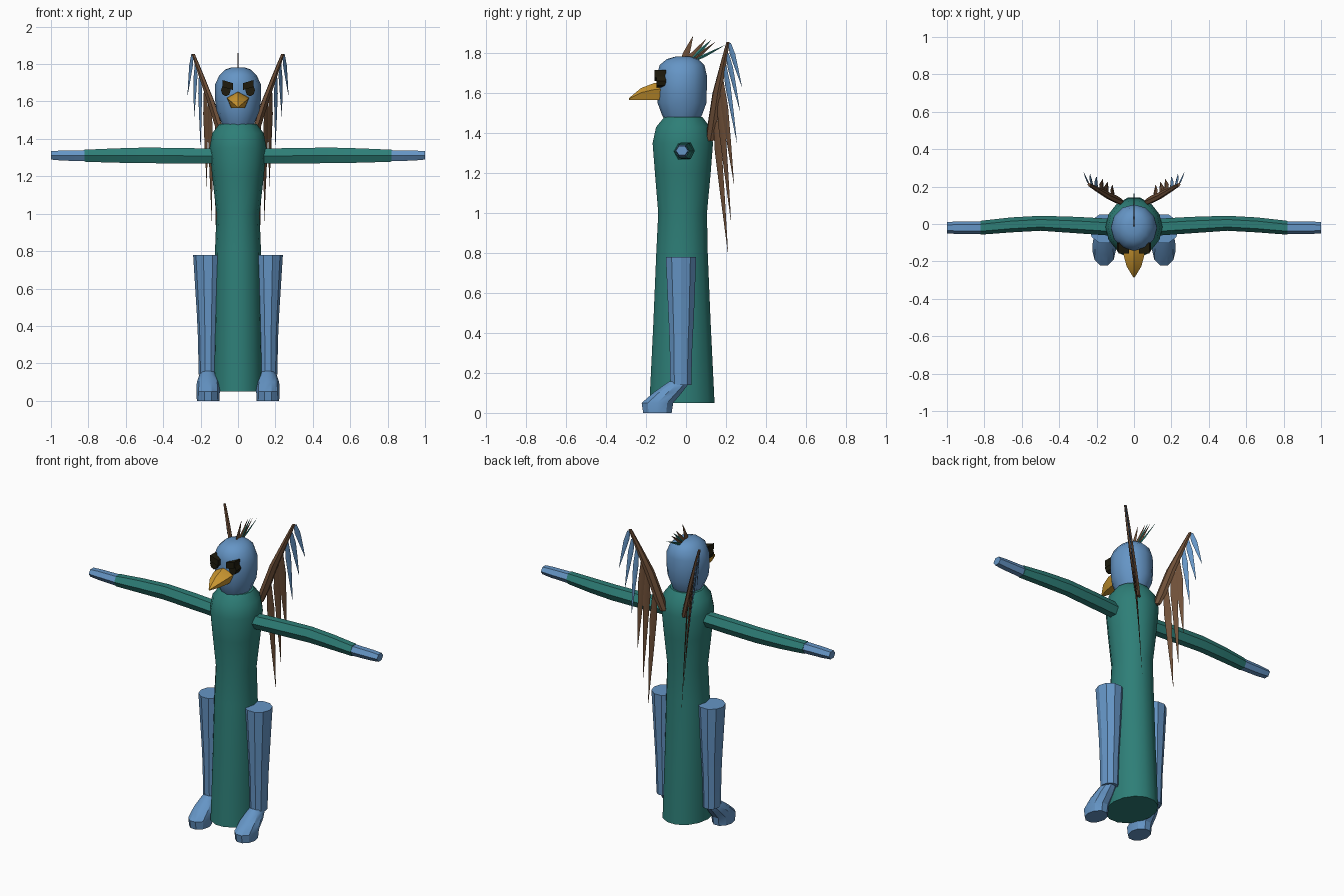
import bpy, bmesh, math
from mathutils import Vector

cube = bpy.data.objects.get("Cube")
if cube:
    bpy.data.objects.remove(cube, do_unlink=True)


def material(name, rgb):
    m = bpy.data.materials.new(name)
    m.use_nodes = True
    m.diffuse_color = (*rgb, 1)
    m.node_tree.nodes["Principled BSDF"].inputs["Base Color"].default_value = (*rgb, 1)
    return m


BLUE = material("feather_blue", (0.13, 0.30, 0.56))
TEAL = material("robe_teal", (0.027, 0.21, 0.185))
BROWN = material("wing_brown", (0.16, 0.08, 0.04))
GOLD = material("beak_gold", (0.60, 0.31, 0.03))
DARK = material("eye_dark", (0.013, 0.011, 0.004))

X, Y, Z = Vector((1, 0, 0)), Vector((0, 1, 0)), Vector((0, 0, 1))


def loft(name, rings, sides, mat, mirror=False, phase=0.0, angle=30):
    """Skin a row of oval rings, each given as (centre, half axis, half axis)."""
    bm = bmesh.new()
    loops = []
    for centre, u, v in rings:
        loop = []
        for i in range(sides):
            a = phase + math.tau * i / sides
            loop.append(bm.verts.new(Vector(centre) + u * math.cos(a) + v * math.sin(a)))
        loops.append(loop)
    for low, high in zip(loops, loops[1:]):
        for i in range(sides):
            j = (i + 1) % sides
            bm.faces.new((low[i], low[j], high[j], high[i]))
    bm.faces.new(loops[0][::-1])
    bm.faces.new(loops[-1])
    bmesh.ops.recalc_face_normals(bm, faces=bm.faces)
    mesh = bpy.data.meshes.new(name)
    bm.to_mesh(mesh)
    bm.free()
    mesh.materials.append(mat)
    ob = bpy.data.objects.new(name, mesh)
    bpy.context.collection.objects.link(ob)
    bpy.ops.object.select_all(action="DESELECT")
    ob.select_set(True)
    bpy.context.view_layer.objects.active = ob
    bpy.ops.object.shade_smooth_by_angle(angle=math.radians(angle))
    if mirror:
        ob.modifiers.new("Mirror", "MIRROR")
    return ob


def upright(x, profile):
    """Horizontal rings from (z, y centre, x radius, y radius)."""
    return [((x, y, z), X * rx, Y * ry) for z, y, rx, ry in profile]


def feather(name, root, tip, side, width, mat, mirror=False):
    """Thin lance-shaped blade that is widest near its root."""
    root, tip = Vector(root), Vector(tip)
    side = Vector(side).normalized()
    thin = (tip - root).cross(side).normalized() * 0.004
    rings = []
    for t, w in ((0, 0.6), (0.25, 1), (0.6, 0.6), (1, 0.03)):
        rings.append((root.lerp(tip, t), side * width * w, thin * w))
    loft(name, rings, 4, mat, mirror)


# Robe
loft("robe", upright(0, [
    (0.05, -0.02, 0.137, 0.167), (0.45, -0.02, 0.129, 0.147),
    (0.80, -0.02, 0.123, 0.132), (1.00, -0.017, 0.115, 0.125),
    (1.20, -0.016, 0.138, 0.143), (1.35, -0.016, 0.152, 0.155),
    (1.43, -0.015, 0.138, 0.138), (1.48, -0.013, 0.10, 0.098)]), 14, TEAL, angle=40)

# Head
loft("head", upright(0, [
    (1.44, -0.02, 0.07, 0.075), (1.49, -0.02, 0.09, 0.10),
    (1.55, -0.02, 0.115, 0.122), (1.62, -0.02, 0.124, 0.124),
    (1.69, -0.02, 0.123, 0.124), (1.74, -0.02, 0.10, 0.112),
    (1.77, -0.018, 0.07, 0.078), (1.782, -0.015, 0.035, 0.04)]), 12, BLUE, angle=40)

# Beak
loft("beak", [
    ((0, -0.12, 1.605), X * 0.063, Z * 0.05),
    ((0, -0.16, 1.603), X * 0.06, Z * 0.047),
    ((0, -0.225, 1.592), X * 0.042, Z * 0.033),
    ((0, -0.285, 1.57), X * 0.004, Z * 0.005)], 5, GOLD, phase=math.pi / 2)

# Eyes and brows
loft("eyes", [((0.065, y, 1.66), X * 0.026, Z * 0.032) for y in (-0.10, -0.148)],
     8, DARK, mirror=True)
slope = Vector((0.04, 0, 0.012))
loft("brows", [((0.055, y, 1.688), slope, Z * 0.026) for y in (-0.10, -0.158)],
     4, DARK, mirror=True, phase=math.pi / 4)

# Arms and hands
loft("arms", [((x, y, z), Y * ry, Z * rz) for x, y, z, ry, rz in (
    (0.14, -0.016, 1.308, 0.045, 0.046), (0.30, -0.006, 1.31, 0.044, 0.048),
    (0.50, 0.004, 1.312, 0.04, 0.048), (0.66, -0.005, 1.311, 0.04, 0.044),
    (0.82, -0.02, 1.31, 0.037, 0.037))], 6, TEAL, mirror=True, angle=20)
loft("hands", [((x, -0.02, z), Y * ry, Z * rz) for x, z, ry, rz in (
    (0.815, 1.31, 0.034, 0.034), (0.94, 1.311, 0.033, 0.031),
    (1.0, 1.312, 0.031, 0.026))], 6, BLUE, mirror=True, angle=20)

# Legs
loft("legs", upright(0.16, [
    (0.14, -0.026, 0.05, 0.055), (0.35, -0.025, 0.055, 0.06),
    (0.46, -0.024, 0.06, 0.066), (0.78, -0.025, 0.08, 0.08)]), 10, BLUE, mirror=True)

# Feet
loft("feet", upright(0.16, [
    (0.0, -0.143, 0.06, 0.075), (0.05, -0.143, 0.063, 0.083),
    (0.10, -0.093, 0.06, 0.075), (0.14, -0.05, 0.046, 0.062),
    (0.158, -0.035, 0.036, 0.05)]), 10, BLUE, mirror=True)

# Wing bones
shoulder, elbow, top = Vector((0.07, 0.12, 1.36)), Vector((0.145, 0.155, 1.60)), Vector((0.24, 0.21, 1.855))
across = Vector((0.6, 0.8, 0))
flat = Vector((0.8, -0.6, 0))
loft("wing_bones", [
    (shoulder, across * 0.022, flat * 0.014), (shoulder.lerp(elbow, 0.3), across * 0.03, flat * 0.016),
    (elbow, across * 0.028, flat * 0.015), (elbow.lerp(top, 0.6), across * 0.018, flat * 0.012),
    (top, across * 0.01, flat * 0.008)], 6, BROWN, mirror=True)

# Wing feathers, outermost first
tips = [(0.27, 0.28, 1.63), (0.235, 0.27, 1.51), (0.20, 0.255, 1.35),
        (0.167, 0.24, 1.145), (0.14, 0.225, 0.96), (0.115, 0.21, 0.80)]
roots = [top.lerp(elbow, t) for t in (0.02, 0.22, 0.45, 0.75, 1.0)]
roots.append(shoulder.lerp(elbow, 0.5))
for i, (root, tip) in enumerate(zip(roots, tips)):
    outer = i < 3
    feather(f"wing_feather_{i + 1}", root + across * 0.01, tip, across,
            0.017 if outer else 0.022, BLUE if outer else BROWN, mirror=True)

# Crest feathers from front to back
crest = [(-0.012, 0.035, 1.885, BROWN), (0.01, 0.10, 1.87, BROWN),
         (0.02, 0.125, 1.865, TEAL), (0.03, 0.145, 1.855, BROWN),
         (0.04, 0.195, 1.84, TEAL)]
for i, (y, tip_y, tip_z, mat) in enumerate(crest):
    feather(f"crest_feather_{i + 1}", (0, y, 1.765 - 0.1 * max(y, 0)), (0, tip_y, tip_z), Y, 0.018, mat)
